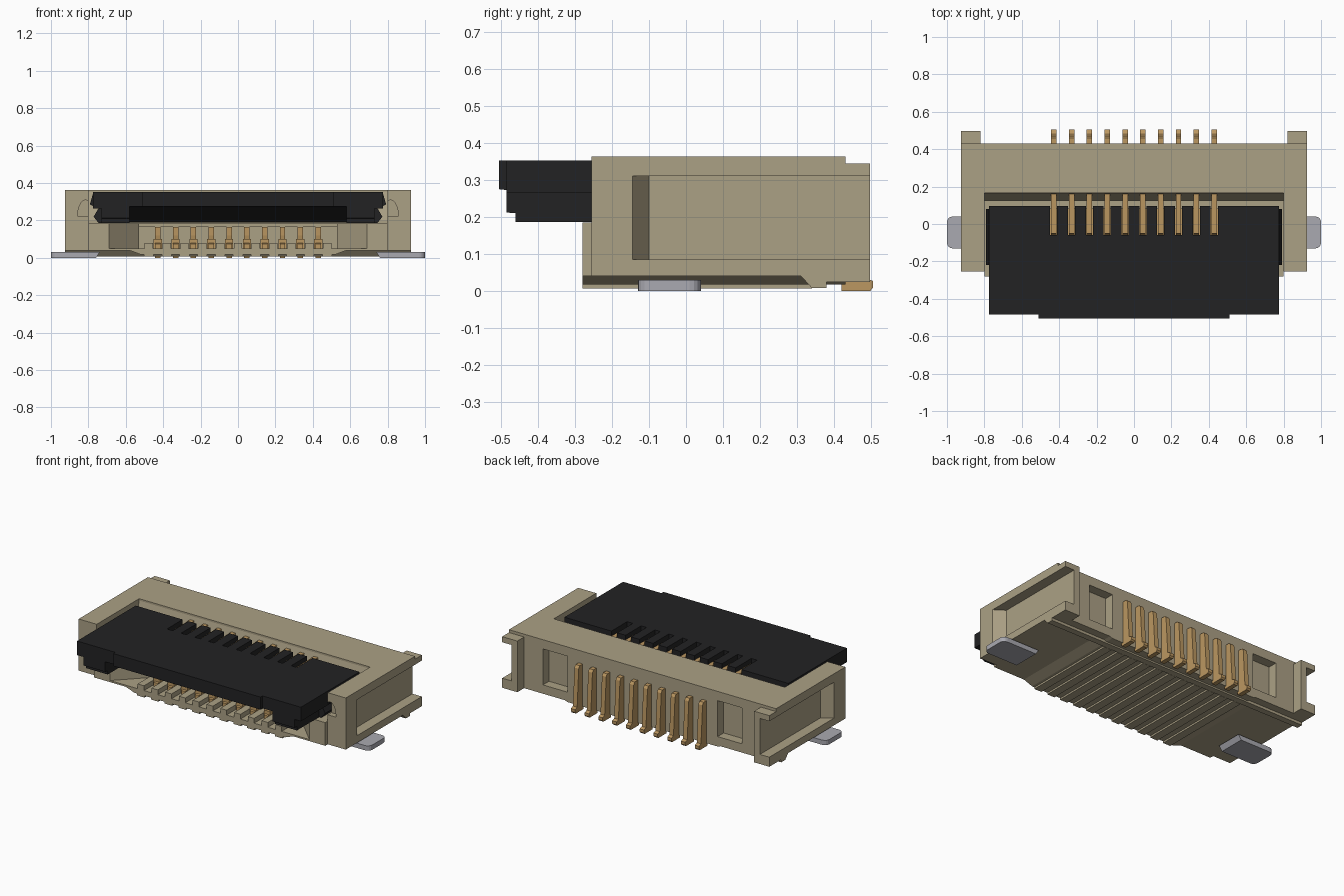
import bpy, bmesh, math

if "Cube" in bpy.data.objects:
    bpy.data.objects.remove(bpy.data.objects["Cube"])


def material(name, rgb):
    m = bpy.data.materials.new(name)
    m.diffuse_color = (*rgb, 1)
    m.use_nodes = True
    m.node_tree.nodes["Principled BSDF"].inputs["Base Color"].default_value = m.diffuse_color
    return m


TAN = material("tan plastic", (0.41, 0.355, 0.235))
BLACK = material("black plastic", (0.016, 0.016, 0.017))
GOLD = material("gold contact", (0.50, 0.31, 0.12))
STEEL = material("grey metal", (0.40, 0.40, 0.44))


def prism(bm, pts, lo, hi, axis):
    """Extrude a 2D profile along an axis: X takes (y,z), Y takes (x,z), Z takes (x,y)."""
    def place(p, t):
        return {'X': (t, p[0], p[1]), 'Y': (p[0], t, p[1]), 'Z': (p[0], p[1], t)}[axis]
    a = [bm.verts.new(place(p, lo)) for p in pts]
    b = [bm.verts.new(place(p, hi)) for p in pts]
    faces = [bm.faces.new(a), bm.faces.new(b)]
    n = len(pts)
    for i in range(n):
        faces.append(bm.faces.new((a[i], a[(i + 1) % n], b[(i + 1) % n], b[i])))
    bmesh.ops.recalc_face_normals(bm, faces=faces)


def box(bm, x0, x1, y0, y1, z0, z1):
    prism(bm, [(x0, y0), (x1, y0), (x1, y1), (x0, y1)], z0, z1, 'Z')


def finish(bm, name, mat):
    me = bpy.data.meshes.new(name)
    bm.to_mesh(me)
    bm.free()
    me.materials.append(mat)
    ob = bpy.data.objects.new(name, me)
    bpy.context.collection.objects.link(ob)
    return ob


def mirrored(pts, s):
    return [(s * x, y) for x, y in pts]


def span(s, a, b):
    return (s * a, s * b) if s > 0 else (s * b, s * a)


SIDES = (1, -1)
XS = [-0.429 + 0.0953 * i for i in range(10)]
GAPS = [(a + b) / 2 for a, b in zip(XS, XS[1:])]

# U-shaped housing shell
bm = bmesh.new()
prism(bm, [(-.925, -.255), (-.8, -.255), (-.8, .165), (.8, .165), (.8, -.255),
           (.925, -.255), (.925, .43), (-.925, .43)], .04, .363, 'Z')
housing = finish(bm, "housing_shell", TAN)

# Cutter: side pockets, rear windows, half-round hinge notches
bm = bmesh.new()
for s in SIDES:
    prism(bm, mirrored([(.94, -.155), (.925, -.145), (.86, -.1), (.86, .6), (.94, .6)], s),
          .085, .31, 'Z')
    box(bm, *span(s, .52, .69), .37, .5, .08, .305)
    arc = [(s * (.815 + .042 * math.cos(t)), .225 + .085 * math.sin(t))
           for t in [math.pi * i / 10 for i in range(11)]]
    prism(bm, arc, -.3, -.22, 'Y')
cutter = finish(bm, "pocket_cutter", TAN)
cutter.hide_render = True
mod = housing.modifiers.new("pockets", 'BOOLEAN')
mod.operation = 'DIFFERENCE'
mod.solver = 'EXACT'
mod.object = cutter
bpy.context.view_layer.objects.active = housing
bpy.ops.object.modifier_apply(modifier=mod.name)
bpy.data.objects.remove(cutter)

# C-section rear wings
for s, side in zip(SIDES, ("right", "left")):
    bm = bmesh.new()
    prism(bm, mirrored([(.82, .025), (.925, .025), (.925, .085), (.86, .085),
                        (.86, .31), (.925, .31), (.925, .345), (.82, .345)], s),
          .43, .497, 'Y')
    finish(bm, "rear_wing_" + side, TAN)

# Floor with underside ribs and tapered rear foot
bm = bmesh.new()
prism(bm, [(-.8, .04), (-.58, .04), (-.52, .018), (.52, .018), (.58, .04), (.8, .04),
           (.8, .05), (-.8, .05)], -.28, .43, 'Y')
prism(bm, [(.31, .041), (.34, .008), (.38, .008), (.38, .025), (.43, .025), (.43, .06),
           (.31, .06)], -.925, .925, 'X')
for x in GAPS + [-.477, .477]:
    box(bm, x - .026, x + .026, -.28, .34, .007, .03)
    box(bm, x - .022, x + .022, -.28, .12, .045, .08)
finish(bm, "ribbed_floor", TAN)

# Funnel cheeks beside the cable slot
bm = bmesh.new()
for s in SIDES:
    prism(bm, mirrored([(.69, -.28), (.8, -.28), (.8, .17), (.53, .17), (.53, -.12)], s),
          .041, .185, 'Z')
finish(bm, "slot_cheeks", TAN)

# Sloped wall at the back of the opening and slot lip
bm = bmesh.new()
prism(bm, [(.166, .355), (.125, .2), (.125, .045), (.17, .045)], -.8, .8, 'X')
box(bm, -.53, .53, .08, .14, .165, .185)
finish(bm, "slot_back_wall", TAN)

# Black flip lid: centre, side shoulders, feet, rear teeth
bm = bmesh.new()
prism(bm, [(-.505, .353), (-.505, .275), (-.46, .27), (-.30, .225), (-.2, .19),
           (-.06, .19), (-.06, .353)], -.51, .51, 'X')
for s in SIDES:
    prism(bm, [(-.485, .353), (-.485, .275), (-.46, .27), (-.30, .225), (-.2, .19),
               (.095, .19), (.095, .353)], *span(s, .51, .58), 'X')
    prism(bm, [(-.485, .353), (-.485, .212), (-.46, .21), (-.46, .186), (.06, .186),
               (.095, .22), (.095, .353)], *span(s, .58, .73), 'X')
    box(bm, *span(s, .73, .775), -.485, .095, .265, .353)
    # pivot lugs
    prism(bm, mirrored([(.73, .186), (.745, .186), (.772, .22), (.745, .266), (.73, .266)], s),
          -.24, .06, 'Y')
    prism(bm, mirrored([(.77, .345), (.775, .345), (.792, .285), (.77, .275)], s),
          -.22, .08, 'Y')
    box(bm, *span(s, .45, .51), -.061, .095, .2, .353)
for x in GAPS:
    box(bm, x - .029, x + .029, -.061, .095, .2, .353)
finish(bm, "flip_lid", BLACK)

# Gold contacts: upper beam, slot spring, soldering tail
bm = bmesh.new()
for x in XS:
    w = .0145
    prism(bm, [(-.06, .285), (-.05, .325), (.17, .33), (.17, .285)], x - w, x + w, 'X')
    prism(bm, [(-.2, .045), (-.2, .075), (-.08, .12), (.0, .165), (.04, .165),
               (.13, .12), (.13, .045)], x - w, x + w, 'X')
    box(bm, x - .022, x + .022, -.19, .1, .04, .1)
    prism(bm, [(.42, 0), (.497, 0), (.505, .009), (.505, .027), (.485, .035),
               (.47, .27), (.46, .285), (.42, .285)], x - w, x + w, 'X')
finish(bm, "contacts", GOLD)

# Soldering tabs with rounded outer corners
for s, side in zip(SIDES, ("right", "left")):
    bm = bmesh.new()
    r, pts = .03, [(.76, -.13)]
    for cy, a0 in ((-.1, -90), (.01, 0)):
        for i in range(5):
            t = math.radians(a0 + 22.5 * i)
            pts.append((1 - r + r * math.cos(t), cy + r * math.sin(t)))
    pts.append((.76, .04))
    prism(bm, mirrored(pts, s), 0, .03, 'Z')
    for v in bm.verts:  # slanted inner end
        if abs(v.co.x) < .8 and v.co.z < .01:
            v.co.x += s * .0
        elif abs(v.co.x) < .8:
            v.co.x -= s * .02
    finish(bm, "solder_tab_" + side, STEEL)
